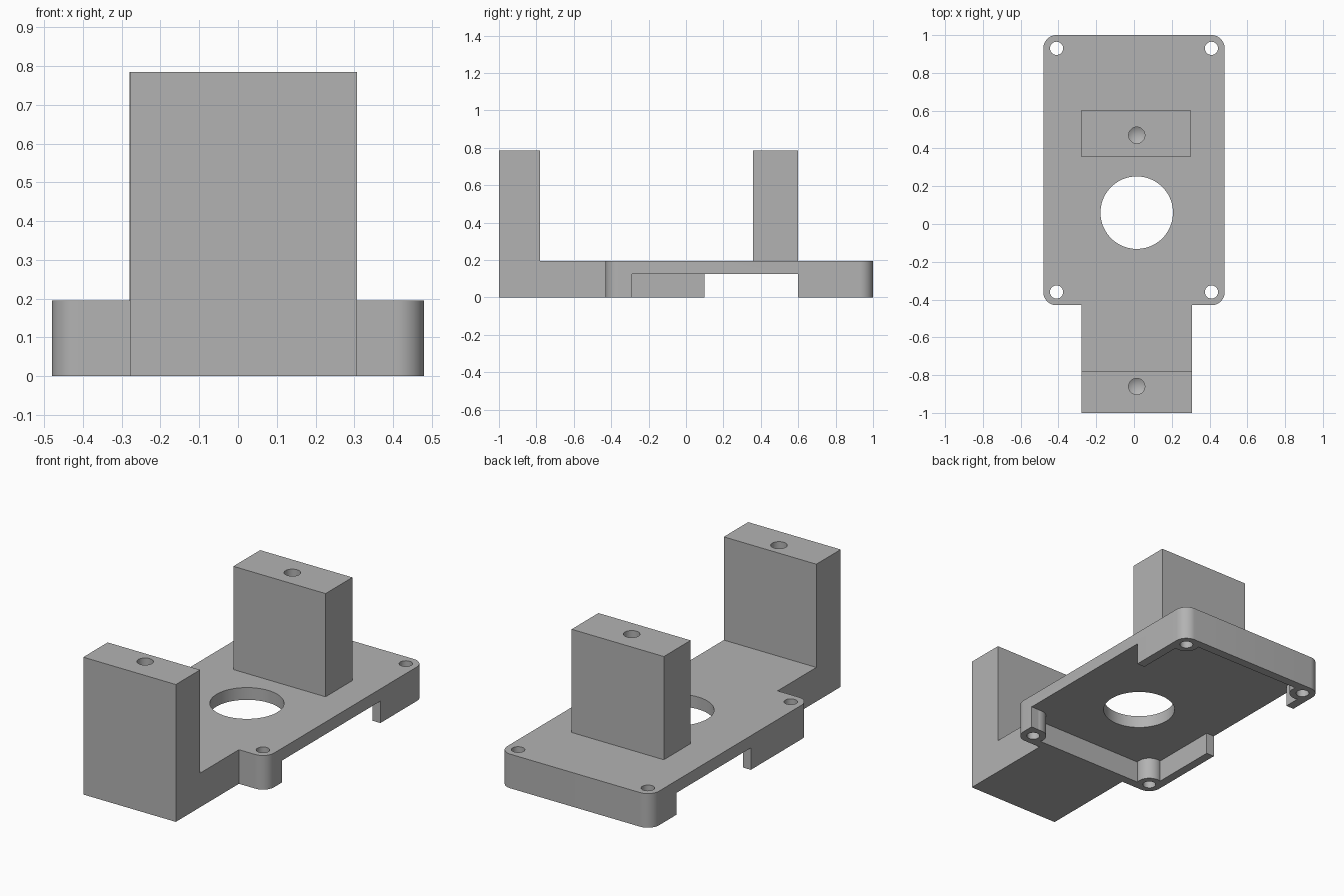
import bpy, bmesh, math

if "Cube" in bpy.data.objects:
    bpy.data.objects.remove(bpy.data.objects["Cube"])

grey = bpy.data.materials.new("plain grey")
grey.use_nodes = True
COLOUR = (0.45, 0.45, 0.45, 1)
grey.diffuse_color = COLOUR
grey.node_tree.nodes["Principled BSDF"].inputs["Base Color"].default_value = COLOUR

# Main dimensions
TOP, CEILING, POST_TOP = 0.195, 0.125, 0.785
HALF, FRONT, BACK = 0.48, -0.43, 1.0
CORNER, WALL = 0.07, 0.05
ARM_L, ARM_R = -0.278, 0.307
MID = (ARM_L + ARM_R) / 2
CORNERS = [(x, y) for x in (-HALF + CORNER, HALF - CORNER)
           for y in (FRONT + CORNER, BACK - CORNER)]


def finish(name, bm):
    bmesh.ops.recalc_face_normals(bm, faces=bm.faces)
    mesh = bpy.data.meshes.new(name)
    bm.to_mesh(mesh)
    bm.free()
    mesh.materials.append(grey)
    obj = bpy.data.objects.new(name, mesh)
    bpy.context.collection.objects.link(obj)
    return obj


def prism(name, outline, offset):
    """Extrude a closed 3D outline along an offset."""
    bm = bmesh.new()
    face = bm.faces.new([bm.verts.new(p) for p in outline])
    ext = bmesh.ops.extrude_face_region(bm, geom=[face])
    moved = [v for v in ext["geom"] if isinstance(v, bmesh.types.BMVert)]
    bmesh.ops.translate(bm, verts=moved, vec=offset)
    return finish(name, bm)


def box(name, x0, x1, y0, y1, z0, z1):
    pts = [(x0, y0, z0), (x1, y0, z0), (x1, y1, z0), (x0, y1, z0)]
    return prism(name, pts, (0, 0, z1 - z0))


def arc(cx, cy, r, start, sweep, steps, z):
    return [(cx + r * math.cos(start + sweep * i / steps),
             cy + r * math.sin(start + sweep * i / steps), z) for i in range(steps + 1)]


def cylinder(name, x, y, r, z0, z1, steps=48):
    return prism(name, arc(x, y, r, 0, math.tau, steps, z0)[:-1], (0, 0, z1 - z0))


def drill(name, x, y, r, top, depth):
    """Blind-hole cutter with a pointed tip."""
    bm = bmesh.new()
    ring = [bm.verts.new(p) for p in arc(x, y, r, 0, math.tau, 32, top + 0.05)[:-1]]
    low = [bm.verts.new((v.co.x, v.co.y, top - depth)) for v in ring]
    tip = bm.verts.new((x, y, top - depth - r * 0.6))
    bm.faces.new(ring)
    for i in range(len(ring)):
        j = (i + 1) % len(ring)
        bm.faces.new((ring[i], ring[j], low[j], low[i]))
        bm.faces.new((low[i], low[j], tip))
    return finish(name, bm)


def cut(target, *cutters):
    """Subtract cutters, bake the result and remove the cutters."""
    for c in cutters:
        mod = target.modifiers.new("cut", "BOOLEAN")
        mod.operation, mod.solver, mod.object = "DIFFERENCE", "EXACT", c
    deps = bpy.context.evaluated_depsgraph_get()
    mesh = bpy.data.meshes.new_from_object(target.evaluated_get(deps))
    target.modifiers.clear()
    target.data = mesh
    for c in cutters:
        bpy.data.objects.remove(c)


# Rounded base plate
outline = []
for sx, sy, start in ((1, 1, 0), (-1, 1, 1), (-1, -1, 2), (1, -1, 3)):
    cy = BACK - CORNER if sy > 0 else FRONT + CORNER
    outline += arc(sx * (HALF - CORNER), cy, CORNER, start * math.pi / 2, math.pi / 2, 12, 0)
plate = prism("base_plate", outline, (0, 0, TOP))

# Underside recess that leaves a rim and round corner bosses
recess = box("recess_cutter", -HALF + WALL, HALF - WALL, FRONT + WALL, BACK - WALL, -0.1, CEILING)
cut(recess, *[cylinder("boss", x, y, CORNER, -0.2, TOP) for x, y in CORNERS])
cut(plate, recess)

# Rim openings on both sides, central opening and screw holes
cut(plate,
    box("right_gap", HALF - WALL - 0.01, HALF + 0.1, -0.29, 0.6, -0.1, CEILING),
    box("left_gap", -HALF - 0.1, -HALF + WALL + 0.01, 0.1, 0.77, -0.1, CEILING),
    cylinder("centre_hole", MID, 0.06, 0.192, -0.1, 0.4, 72),
    *[cylinder("screw_hole", x, y, 0.035, -0.1, 0.4, 32) for x, y in CORNERS])

# Front arm with its upright, drawn as an L profile
profile = [(-1, 0), (FRONT, 0), (FRONT, TOP), (-0.78, TOP), (-0.78, POST_TOP), (-1, POST_TOP)]
arm = prism("front_arm", [(ARM_L, y, z) for y, z in profile], (ARM_R - ARM_L, 0, 0))
cut(arm, drill("front_drill", MID, -0.86, 0.043, POST_TOP, 0.25))

# Rear upright block
post = box("rear_post", -0.28, 0.303, 0.358, 0.6, TOP, POST_TOP)
cut(post, drill("rear_drill", MID, 0.47, 0.043, POST_TOP, 0.25))

# Smooth the round walls, keep the edges crisp
for obj in (plate, arm, post):
    obj.select_set(True)
    bpy.context.view_layer.objects.active = obj
bpy.ops.object.shade_smooth_by_angle(angle=math.radians(30))
